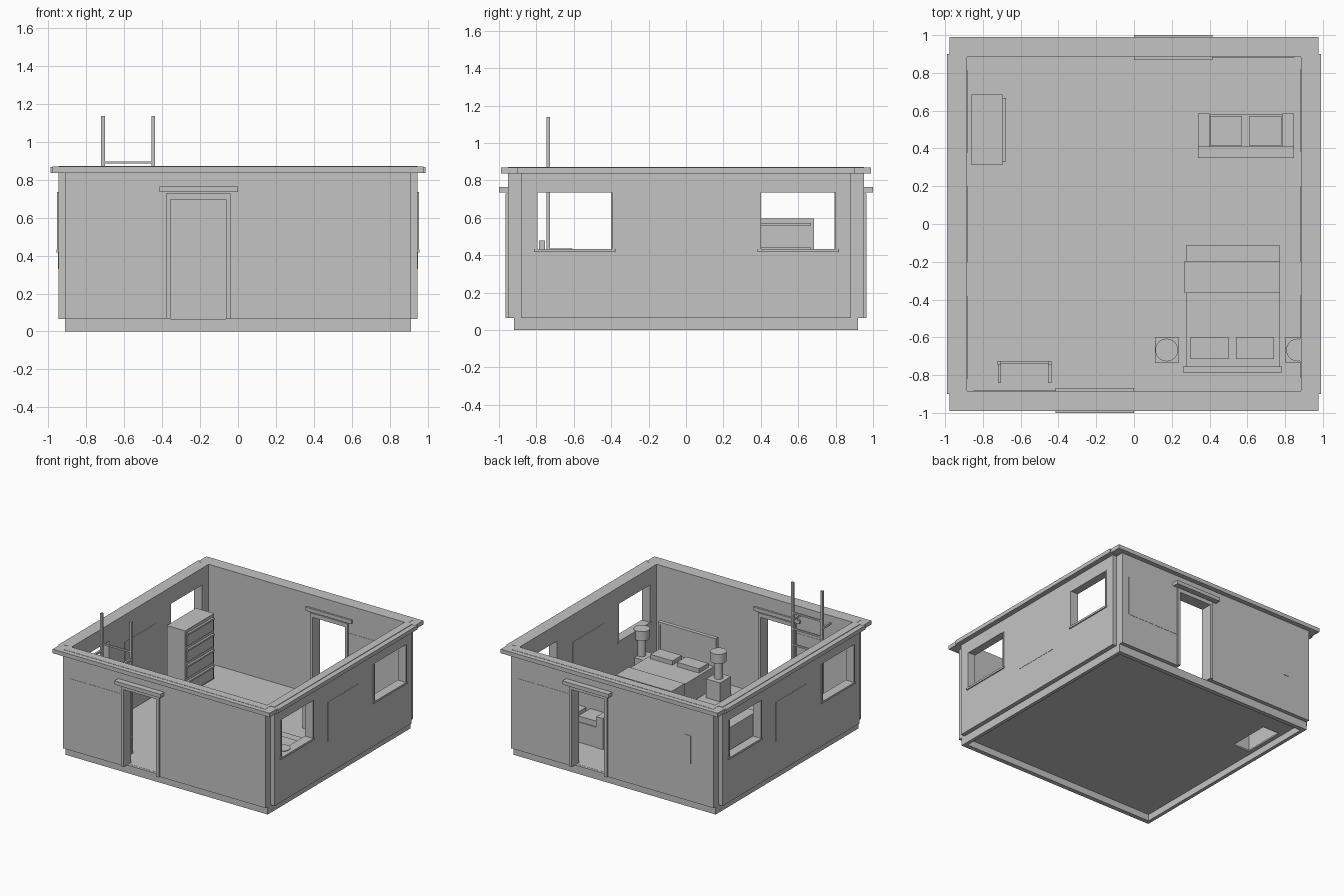
import bpy
import bmesh
from mathutils import Vector

old = bpy.data.objects.get("Cube")
if old:
    bpy.data.objects.remove(old, do_unlink=True)

grey = bpy.data.materials.new("plain_grey")
grey.use_nodes = True
colour = (0.55, 0.55, 0.55, 1)
grey.diffuse_color = colour
grey.node_tree.nodes["Principled BSDF"].inputs["Base Color"].default_value = colour


def finish(name, bm):
    mesh = bpy.data.meshes.new(name)
    bm.to_mesh(mesh)
    bm.free()
    mesh.materials.append(grey)
    obj = bpy.data.objects.new(name, mesh)
    bpy.context.collection.objects.link(obj)
    return obj


def box(name, xs, ys, zs, turn=1, open_bottom=False):
    """Box from ranges; turn=-1 spins it half a turn about z."""
    bm = bmesh.new()
    bmesh.ops.create_cube(bm, size=1)
    lo = Vector((xs[0], ys[0], zs[0]))
    hi = Vector((xs[1], ys[1], zs[1]))
    size, mid = hi - lo, (hi + lo) / 2
    mid.x, mid.y = mid.x * turn, mid.y * turn
    for v in bm.verts:
        v.co = Vector(a * b for a, b in zip(v.co, size)) + mid
    if open_bottom:
        bm.faces.ensure_lookup_table()
        bmesh.ops.delete(bm, geom=[min(bm.faces, key=lambda f: f.calc_center_median().z)],
                         context='FACES_ONLY')
    return finish(name, bm)


def cylinder(name, x, y, r, zs):
    bm = bmesh.new()
    bmesh.ops.create_cone(bm, cap_ends=True, segments=32, radius1=r, radius2=r, depth=zs[1] - zs[0])
    bmesh.ops.translate(bm, verts=bm.verts, vec=(x, y, (zs[0] + zs[1]) / 2))
    obj = finish(name, bm)
    select(obj)
    bpy.ops.object.shade_smooth_by_angle()


def select(obj):
    bpy.ops.object.select_all(action='DESELECT')
    obj.select_set(True)
    bpy.context.view_layer.objects.active = obj


def cut(obj, cutter):
    """Cut an opening and discard the cutter."""
    mod = obj.modifiers.new("opening", 'BOOLEAN')
    mod.operation, mod.object, mod.solver = 'DIFFERENCE', cutter, 'EXACT'
    select(obj)
    bpy.ops.object.modifier_apply(modifier=mod.name)
    bpy.data.objects.remove(cutter, do_unlink=True)


INNER, OUTER = 0.883, 0.948
FLOOR, TOP = 0.066, 0.872

# Floor slab, open beneath the cabinet
floor = box("floor", (-0.9, 0.9), (-0.9, 0.9), (0.054, FLOOR))
cut(floor, box("floor_cutter", (-0.85, -0.7), (0.325, 0.67), (0, 0.2)))

for turn, end, side in ((1, "front", "right"), (-1, "back", "left")):
    # Foundation skirt
    box(end + "_skirt", (-0.912, 0.912), (-0.92, -INNER), (0, 0.065), turn)
    box(side + "_skirt", (-0.912, -INNER), (-INNER, INNER), (0, 0.065), turn)

    # End wall with doorway, frame and lintel
    wall = box(end + "_wall", (-0.912, 0.912), (-0.951, -INNER), (0.065, TOP), turn)
    cut(wall, box("door_cutter", (-0.36, -0.06), (-1.1, -0.8), (0, 0.7), turn))
    for x in (-0.38, -0.064):
        box(end + "_door_jamb", (x, x + 0.025), (-0.965, -0.87), (0.065, 0.7), turn)
    box(end + "_door_head", (-0.38, -0.039), (-0.965, -0.87), (0.697, 0.729), turn)
    box(end + "_lintel", (-0.415, 0), (-1, -0.868), (0.736, 0.766), turn)
    box(end + "_wall_panel", (-0.85, -0.38), (-0.953, -0.881), (0.33, 0.65), turn)

    # Side wall with two windows, thin frames and sills
    wall = box(side + "_wall", (-OUTER, -INNER), (-INNER, INNER), (0.065, TOP), turn)
    for y in (-0.8, 0.395):
        cut(wall, box("window_cutter", (-1.1, -0.8), (y, y + 0.4), (0.43, 0.735), turn))
        for jamb in (y - 0.012, y + 0.4):
            box(side + "_window_jamb", (-0.954, -0.94), (jamb, jamb + 0.012), (0.43, 0.735), turn)
        box(side + "_window_sill", (-0.957, -0.88), (y - 0.017, y + 0.417), (0.416, 0.432), turn)
    box(side + "_wall_panel", (-0.95, -0.881), (-0.2, 0.2), (0.33, 0.65), turn)

    # Projecting trim around the wall tops
    box(end + "_top_trim", (-0.978, 0.978), (-0.99, -INNER - 0.001), (0.837, 0.87), turn)
    box(side + "_top_trim", (-0.99, -INNER - 0.001), (-0.9, 0.9), (0.836, 0.868), turn)

# Small plate on the back wall
box("back_wall_plate", (-0.71, -0.66), (0.95, 0.955), (0.37, 0.6))

# Bed
box("bed_base", (0.28, 0.765), (-0.755, -0.115), (FLOOR, 0.17))
box("mattress", (0.275, 0.77), (-0.755, -0.11), (0.17, 0.25))
box("blanket_fold", (0.268, 0.772), (-0.365, -0.195), (0.16, 0.262))
box("headboard", (0.275, 0.765), (-0.78, -0.762), (FLOOR, 0.465))
for x in (0.26, 0.765):
    box("headboard_post", (x, x + 0.018), (-0.787, -0.755), (FLOOR, 0.48))
box("headboard_rail", (0.278, 0.765), (-0.787, -0.755), (0.462, 0.48))
for x in (0.3, 0.54):
    box("pillow", (x, x + 0.2), (-0.716, -0.597), (0.25, 0.285))

# Nightstands with lamps
for x in (0.173, 0.866):
    box("nightstand", (x - 0.063, x + 0.063), (-0.735, -0.597), (FLOOR, 0.22))
    cylinder("lamp_stem", x, -0.667, 0.033, (0.22, 0.36))
    cylinder("lamp_shade", x, -0.667, 0.06, (0.36, 0.437))

# Sofa facing the back
box("sofa_base", (0.34, 0.845), (0.35, 0.58), (FLOOR, 0.23))
box("sofa_backrest", (0.339, 0.846), (0.349, 0.41), (FLOOR, 0.4))
for x in (0.339, 0.785):
    box("sofa_arm", (x, x + 0.061), (0.405, 0.585), (FLOOR, 0.32))
for x in (0.402, 0.61):
    box("sofa_cushion", (x, x + 0.17), (0.415, 0.572), (0.23, 0.275))

# Drawer cabinet
box("cabinet", (-0.86, -0.695), (0.312, 0.685), (0.06, 0.597), open_bottom=True)
for i in range(4):
    z = 0.075 + i * 0.13
    box("drawer_front", (-0.697, -0.689), (0.33, 0.667), (z, z + 0.095))
    box("drawer_lip", (-0.697, -0.678), (0.33, 0.667), (z + 0.093, z + 0.107))

# Roof ladder with wall brackets
for x in (-0.722, -0.456):
    box("ladder_rail", (x, x + 0.019), (-0.745, -0.726), (FLOOR, 1.138))
    for z in (0.2, 0.825):
        box("ladder_bracket", (x + 0.001, x + 0.018), (-0.842, -0.735), (z, z + 0.017))
for i in range(6):
    z = 0.235 + i * 0.13
    box("ladder_rung", (-0.71, -0.45), (-0.742, -0.729), (z, z + 0.013))
